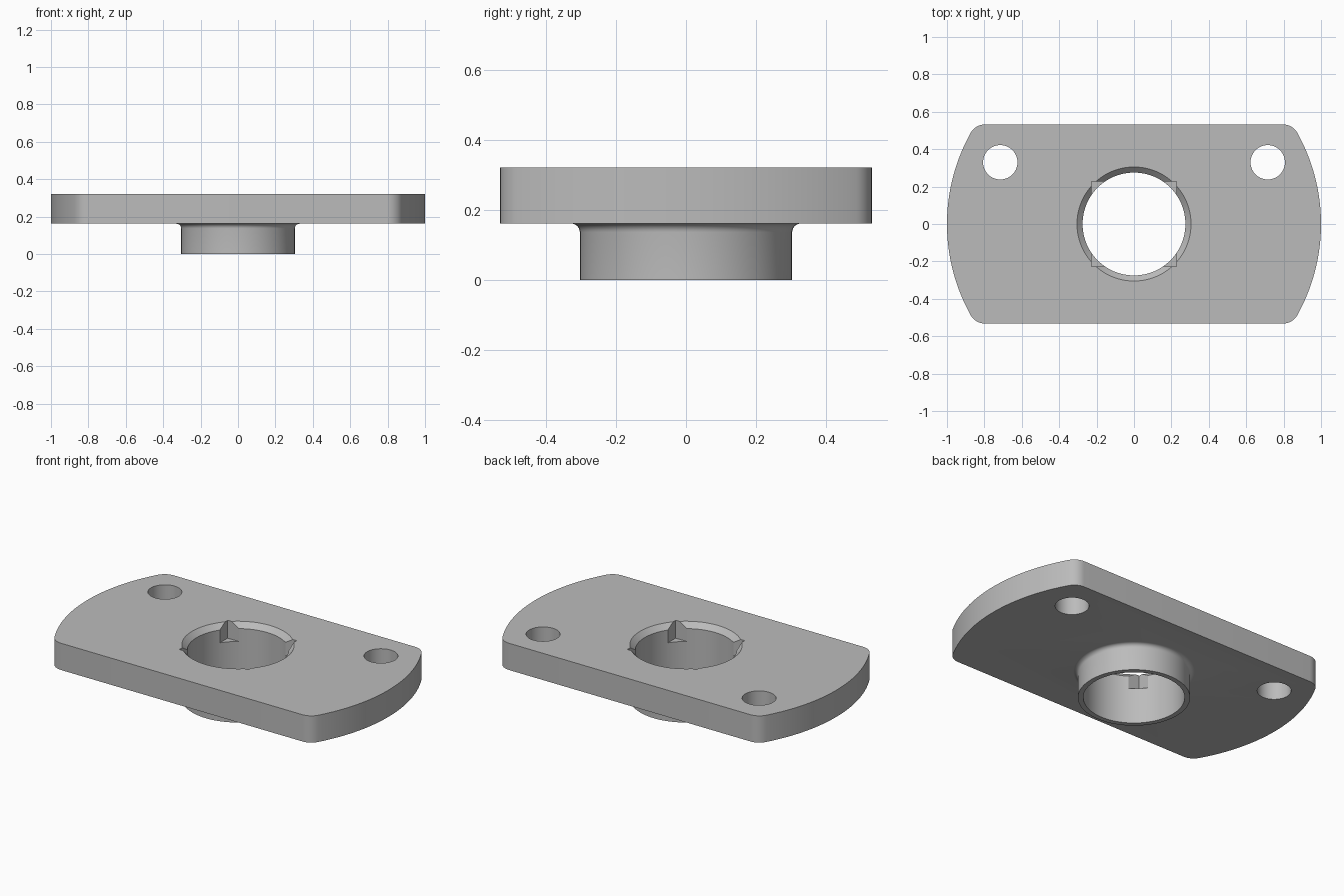
import bpy, bmesh
from math import sin, cos, pi, atan2, radians, sqrt
from mathutils import Matrix

cube = bpy.data.objects.get("Cube")
if cube:
    bpy.data.objects.remove(cube, do_unlink=True)

BOTTOM, TOP = 0.162, 0.322      # plate underside and upper face
BORE, BOSS, FILLET = 0.275, 0.304, 0.025
SEGMENTS = 96

grey = bpy.data.materials.new("plain grey")
grey.use_nodes = True
colour = (0.5, 0.5, 0.5, 1)
grey.diffuse_color = colour
grey.node_tree.nodes["Principled BSDF"].inputs["Base Color"].default_value = colour


def finish(name, bm):
    bmesh.ops.recalc_face_normals(bm, faces=bm.faces)
    mesh = bpy.data.meshes.new(name)
    bm.to_mesh(mesh)
    bm.free()
    mesh.materials.append(grey)
    obj = bpy.data.objects.new(name, mesh)
    bpy.context.collection.objects.link(obj)
    return obj


def prism(name, outline, low, high):
    bm = bmesh.new()
    face = bm.faces.new([bm.verts.new((x, y, low)) for x, y in outline])
    new = bmesh.ops.extrude_face_region(bm, geom=[face])["geom"]
    verts = [v for v in new if isinstance(v, bmesh.types.BMVert)]
    bmesh.ops.translate(bm, verts=verts, vec=(0, 0, high - low))
    return finish(name, bm)


def lathe(name, profile):
    """Closed solid of revolution; end rings are capped."""
    bm = bmesh.new()
    rings = [[bm.verts.new((r * cos(2 * pi * i / SEGMENTS), r * sin(2 * pi * i / SEGMENTS), z))
              for i in range(SEGMENTS)] for r, z in profile]
    for a, b in zip(rings, rings[1:]):
        for i in range(SEGMENTS):
            j = (i + 1) % SEGMENTS
            bm.faces.new((a[i], a[j], b[j], b[i]))
    bm.faces.new(rings[0])
    bm.faces.new(rings[-1])
    return finish(name, bm)


def arc(cx, cy, r, start, end, steps):
    return [(cx + r * cos(start + (end - start) * i / steps),
             cy + r * sin(start + (end - start) * i / steps)) for i in range(steps + 1)]


def combine(target, tool, operation):
    mod = target.modifiers.new(tool.name, 'BOOLEAN')
    mod.object, mod.operation, mod.solver = tool, operation, 'EXACT'
    bpy.context.view_layer.objects.active = target
    bpy.ops.object.modifier_apply(modifier=mod.name)
    bpy.data.objects.remove(tool, do_unlink=True)


# Flange plate: unit disc cut by two flats, with rounded corners
half_depth, corner = 0.532, 0.085
cy = half_depth - corner
cx = sqrt((1 - corner) ** 2 - cy ** 2)
lean = atan2(cy, cx)
right = (arc(cx, -cy, corner, -pi / 2, -lean, 8)
         + arc(0, 0, 1, -lean, lean, 32)[1:-1]
         + arc(cx, cy, corner, lean, pi / 2, 8))
flange = prism("flange_plate", right + [(-x, -y) for x, y in right], BOTTOM, TOP)

# Round boss with a fillet into the underside, buried in the plate
fillet = arc(BOSS + FILLET, BOTTOM - FILLET, FILLET, pi, pi / 2, 6)
boss = lathe("boss", [(BOSS, 0)] + fillet + [(BOSS + FILLET, BOTTOM + 0.05)])
combine(flange, boss, 'UNION')

# Through bore with a chamfered mouth
chamfer = 0.03
bore = lathe("bore_cutter", [(BORE, -0.1), (BORE, TOP - chamfer),
                             (BORE + chamfer, TOP), (BORE + chamfer, TOP + 0.1)])
combine(flange, bore, 'DIFFERENCE')

# Square pocket that leaves four corner notches
s = 0.228
pocket = prism("pocket_cutter", [(-s, -s), (s, -s), (s, s), (-s, s)], TOP - 0.107, TOP + 0.1)
combine(flange, pocket, 'DIFFERENCE')

# Two mounting holes near the back
for side in (-1, 1):
    hole = lathe("hole_cutter", [(0.092, 0.05), (0.092, TOP + 0.1)])
    hole.data.transform(Matrix.Translation((side * 0.715, 0.33, 0)))
    combine(flange, hole, 'DIFFERENCE')

bpy.ops.object.select_all(action='DESELECT')
flange.select_set(True)
bpy.context.view_layer.objects.active = flange
bpy.ops.object.shade_smooth_by_angle(angle=radians(25))
